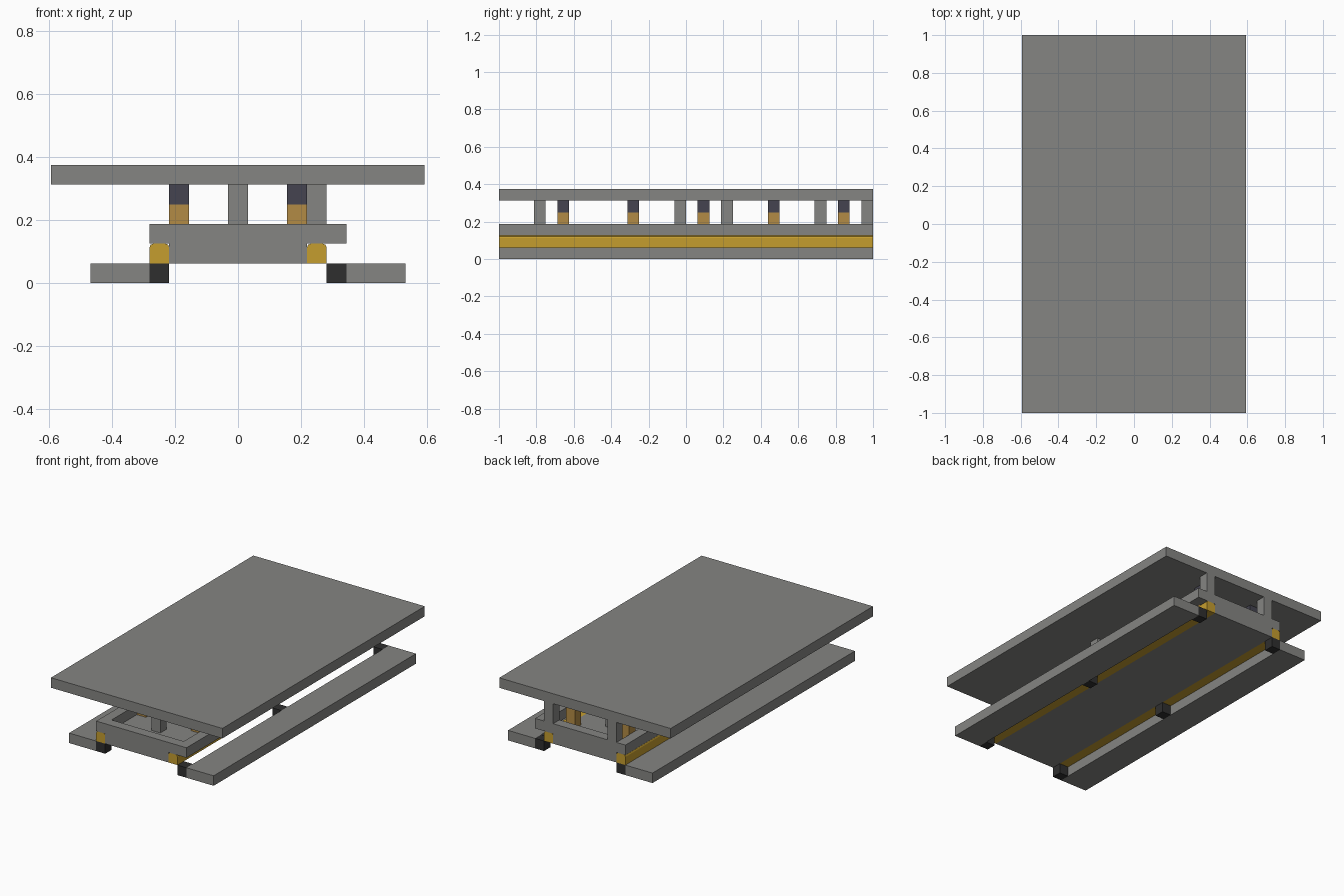
import bpy
import bmesh

cube = bpy.data.objects.get("Cube")
if cube:
    bpy.data.objects.remove(cube, do_unlink=True)

U = 1 / 16  # grid unit shared by all parts


def material(name, rgb):
    m = bpy.data.materials.new(name)
    m.use_nodes = True
    m.diffuse_color = (*rgb, 1)
    m.node_tree.nodes["Principled BSDF"].inputs["Base Color"].default_value = (*rgb, 1)
    return m


grey = material("grey", (0.235, 0.235, 0.225))
yellow = material("yellow", (0.56, 0.34, 0.028))
brown = material("brown", (0.45, 0.26, 0.06))
navy = material("dark_blue_grey", (0.058, 0.056, 0.08))
black = material("black", (0.028, 0.028, 0.028))


def box(name, mat, x, y, z, round_top=0):
    """Box from (low, high) ranges; round_top softens the two long top edges."""
    bm = bmesh.new()
    bmesh.ops.create_cube(bm, size=1)
    for v in bm.verts:
        for i, (low, high) in enumerate((x, y, z)):
            v.co[i] = high if v.co[i] > 0 else low
    if round_top:
        edges = [e for e in bm.edges
                 if all(v.co.z == z[1] for v in e.verts)
                 and e.verts[0].co.x == e.verts[1].co.x]
        bmesh.ops.bevel(bm, geom=edges, offset=round_top, segments=2,
                        profile=0.5, affect='EDGES')
    mesh = bpy.data.meshes.new(name)
    bm.to_mesh(mesh)
    bm.free()
    mesh.materials.append(mat)
    obj = bpy.data.objects.new(name, mesh)
    bpy.context.collection.objects.link(obj)
    return obj


def unit(start):
    return (start, start + U)


FULL = (-1, 1)
GROUND, DECK, WALL = (0, U), (U, 2 * U), (2 * U, 3 * U)
LEFT, RIGHT = -0.281, 0.344   # outer sides of the tray wall
ROOF = 5 * U

# Top slab and lower deck
box("top_slab", grey, (-0.594, 0.592), FULL, (ROOF, 6 * U))
box("lower_deck", grey, (LEFT + U, 0.219), FULL, DECK)

# Tray wall around the deck
box("tray_side_a", grey, (LEFT, LEFT + U), FULL, WALL)
box("tray_side_b", grey, (RIGHT - U, RIGHT), FULL, WALL)
for name, y in (("tray_front", -1), ("tray_back", 1 - U)):
    box(name, grey, (LEFT + U, RIGHT - U), unit(y), WALL)

# Rails, side plates and spacer blocks
for name, x in (("rail_a", LEFT), ("rail_b", 0.219)):
    box(name, yellow, unit(x), FULL, DECK, round_top=0.012)
box("side_plate_a", grey, (LEFT - 3 * U, LEFT), FULL, GROUND)
box("side_plate_b", grey, (RIGHT, RIGHT + 3 * U), FULL, GROUND)
for x in (LEFT, RIGHT - U):
    for y in (-1, -U, 1 - U):
        box("spacer_block", black, unit(x), unit(y), GROUND)

# Grey pillars: a centre row, and pairs at the middle and back
for i in range(4):
    box("centre_pillar", grey, (-U / 2, U / 2), unit(-13 * U + i / 2), (2 * U, ROOF))
for x in (LEFT + U, RIGHT - 2 * U):
    box("middle_pillar", grey, unit(x), unit(-U), (2 * U, ROOF))
    box("back_pillar", grey, unit(x), unit(1 - U), (3 * U, ROOF))

# Two-part mounts in two rows
for x in (LEFT + U, 0.156):
    for i in range(5):
        y = unit((-11 + 6 * i) * U)
        box("mount_base", brown, unit(x), y, (2 * U, 4 * U))
        box("mount_cap", navy, unit(x), y, (4 * U, ROOF))
